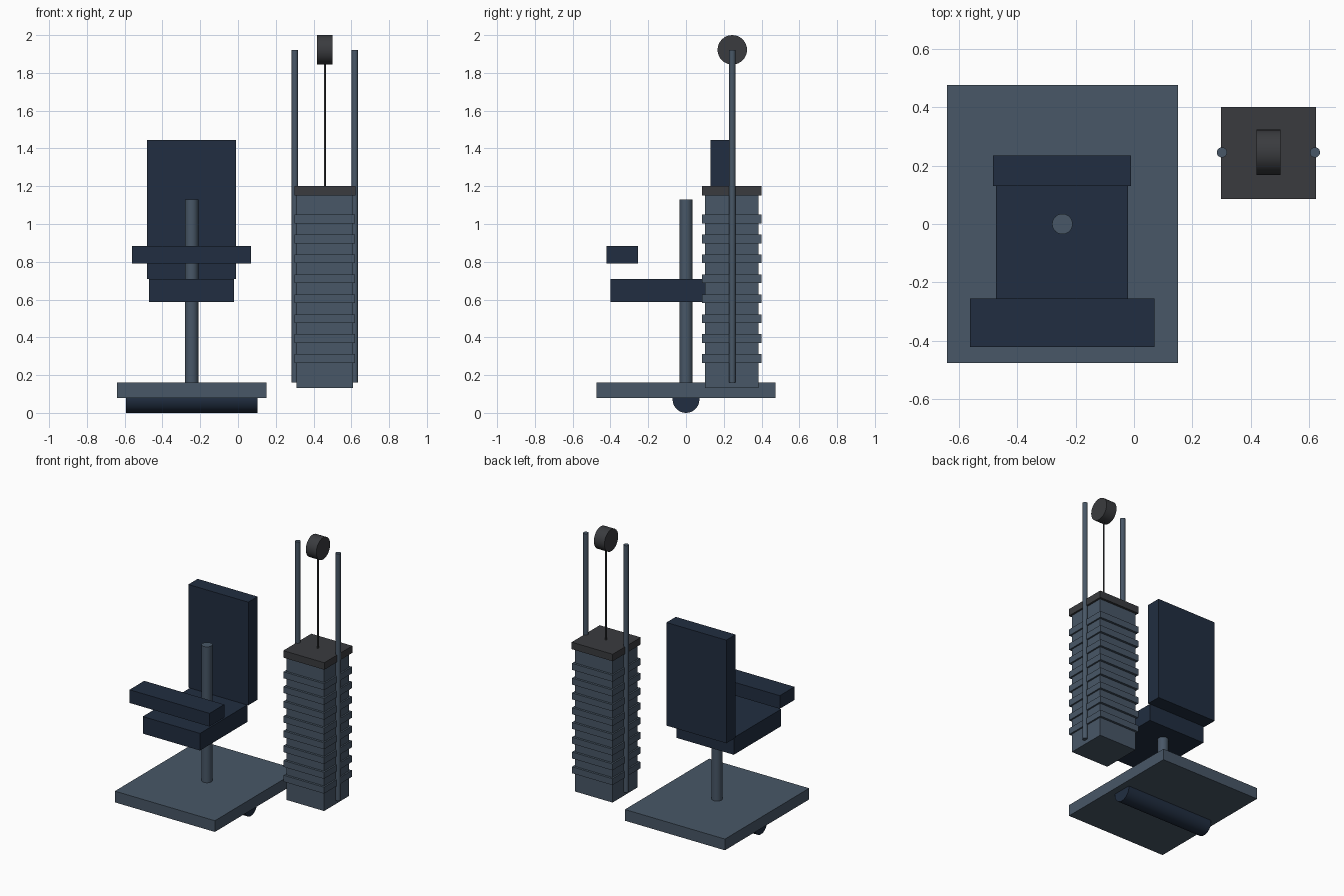
import bpy
import math

if "Cube" in bpy.data.objects:
    bpy.data.objects.remove(bpy.data.objects["Cube"])


def material(name, rgb):
    m = bpy.data.materials.new(name)
    m.diffuse_color = (*rgb, 1)
    m.use_nodes = True
    m.node_tree.nodes["Principled BSDF"].inputs["Base Color"].default_value = m.diffuse_color
    return m


STEEL = material("slate_steel", (0.065, 0.095, 0.135))
PAD = material("navy_pad", (0.015, 0.027, 0.052))
DARK = material("dark_metal", (0.042, 0.044, 0.049))


def box(name, x, y, z, mat):
    """Box from (min, max) ranges on each axis."""
    bpy.ops.mesh.primitive_cube_add(size=1, location=[(a + b) / 2 for a, b in (x, y, z)])
    ob = bpy.context.object
    ob.name = name
    ob.scale = [b - a for a, b in (x, y, z)]
    bpy.ops.object.transform_apply(location=False, rotation=False, scale=True)
    ob.data.materials.append(mat)
    return ob


def cylinder(name, centre, radius, length, mat, axis="Z", sides=32):
    rot = (0, math.pi / 2, 0) if axis == "X" else (0, 0, 0)
    bpy.ops.mesh.primitive_cylinder_add(vertices=sides, radius=radius, depth=length,
                                        location=centre, rotation=rot)
    ob = bpy.context.object
    ob.name = name
    bpy.ops.object.shade_smooth_by_angle(angle=math.radians(30))
    ob.data.materials.append(mat)
    return ob


def block(name, half_x, half_y, z, mat):
    """Box centred on the weight stack."""
    return box(name, (SX - half_x, SX + half_x), (SY - half_y, SY + half_y), z, mat)


# Base, floor roller and post
CX = -0.245
box("base_plate", (-0.64, 0.15), (-0.475, 0.475), (0.08, 0.16), STEEL)
cylinder("floor_roller", (CX, 0, 0.071), 0.071, 0.695, PAD, "X")
cylinder("post", (CX, 0, 0.645), 0.035, 0.97, STEEL)

# Padded seat, backrest and front bar
box("seat", (-0.472, -0.02), (-0.4, 0.135), (0.587, 0.709), PAD)
box("backrest", (-0.483, -0.01), (0.13, 0.235), (0.71, 1.446), PAD)
box("front_pad", (-0.562, 0.07), (-0.421, -0.255), (0.79, 0.884), PAD)

# Weight stack: core, protruding plates and cap
SX, SY = 0.46, 0.243
block("stack_core", 0.149, 0.142, (0.132, 1.152), STEEL)
for i in range(8):
    z = 0.265 + i * 0.1055
    block(f"weight_plate_{i + 1}", 0.16, 0.158, (z, z + 0.046), STEEL)
block("stack_cap", 0.162, 0.158, (1.15, 1.2), DARK)

# Guide rods either side
for side, name in ((-1, "left"), (1, "right")):
    cylinder(f"guide_rod_{name}", (SX + side * 0.159, 0.245, 1.041), 0.0175, 1.762, STEEL)

# Cable and pulley
cylinder("cable", (SX, 0.245, 1.56), 0.0055, 0.74, DARK, sides=16)
cylinder("pulley", (SX, 0.245, 1.922), 0.078, 0.083, DARK, "X")
